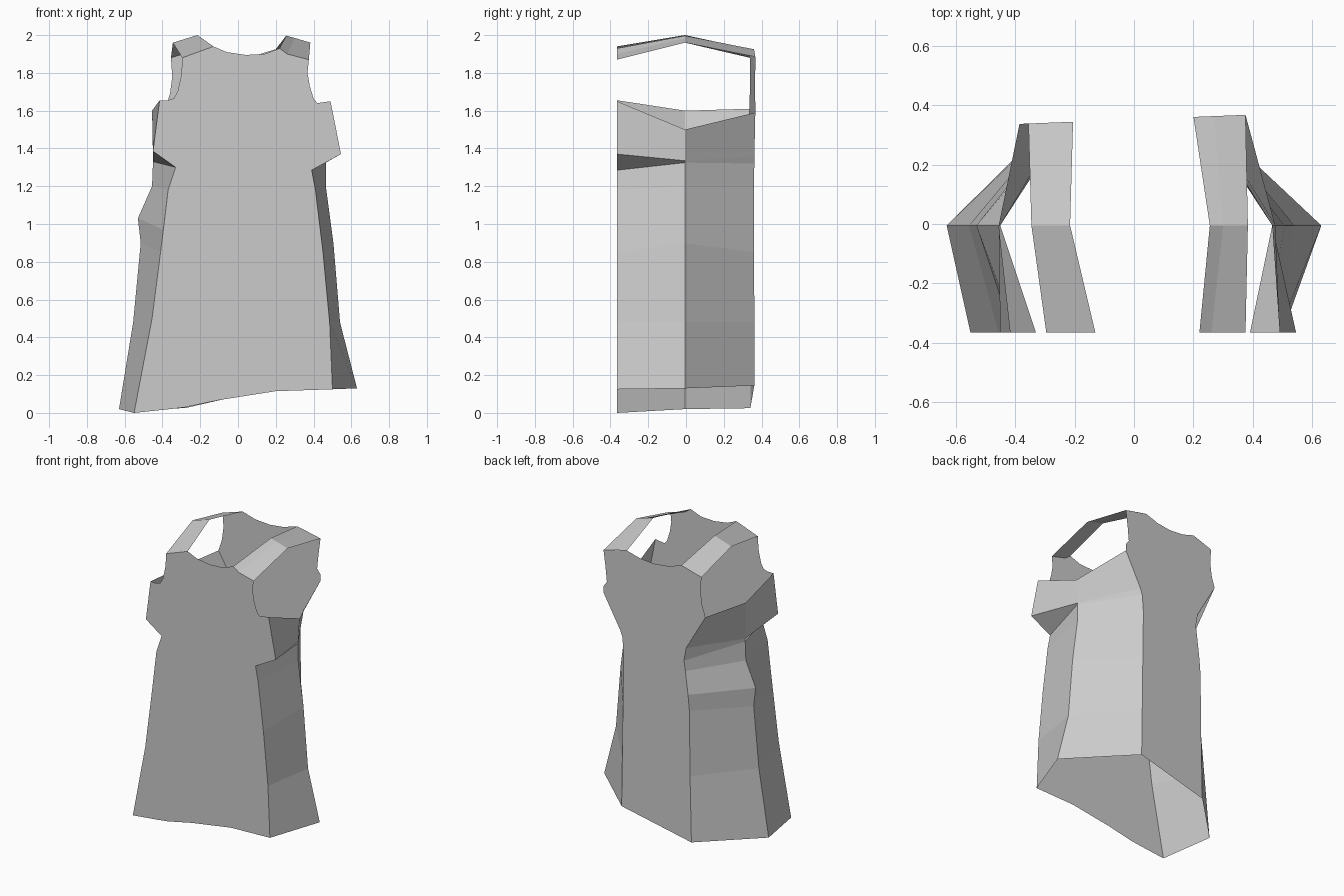
import bpy

FRONT_Y = -0.365


def front(p):
    return (p[0], FRONT_Y, p[1])


def mid(p):
    return (p[0], -0.005, p[1])


def back(p):
    # the back panel is turned slightly
    return (p[0], 0.352 + 0.04 * p[0], p[1])


def make(name, verts, faces):
    me = bpy.data.meshes.new(name)
    me.from_pydata(verts, [], faces)
    me.update()
    ob = bpy.data.objects.new(name, me)
    bpy.context.collection.objects.link(ob)
    return ob


def loft(name, f, m, b, flip=False):
    # quad strip through front, middle and back edges
    verts = []
    for a, c, d in zip(f, m, b):
        verts += [front(a), mid(c), back(d)]
    faces = []
    for r in range(len(f) - 1):
        for c in range(2):
            i = r * 3 + c
            q = (i, i + 3, i + 4, i + 1)
            faces.append(q[::-1] if flip else q)
    return make(name, verts, faces)


# Side edges, listed from armhole down to hem as (x, z)
right_f = [(.49, 1.65), (.545, 1.37), (.39, 1.285), (.41, 1.18), (.45, .85), (.485, .48), (.50, .125)]
right_m = [(.475, 1.50), (.465, 1.335), (.465, 1.325), (.465, 1.2), (.505, .9), (.54, .48), (.63, .13)]
right_b = [(.375, 1.59), (.25, 1.36), (.235, 1.32), (.225, 1.2), (.23, .85), (.235, .48), (.24, .145)]
left_f = [(-.415, 1.655), (-.45, 1.385), (-.33, 1.30), (-.37, 1.18), (-.395, .97), (-.41, .85), (-.455, .5), (-.55, 0)]
left_m = [(-.455, 1.6), (-.45, 1.35), (-.45, 1.33), (-.455, 1.2), (-.53, 1.03), (-.515, .9), (-.555, .48), (-.63, .02)]
left_b = [(-.385, 1.61), (-.24, 1.36), (-.225, 1.27), (-.235, 1.2), (-.255, 1.04), (-.265, .93), (-.27, .48), (-.28, .025)]

loft("right_side_panel", right_f, right_m, right_b)
loft("left_side_panel", left_f, left_m, left_b, flip=True)

# Front panel: right edge up, armhole, neckline, armhole, left edge down, hem
front_top = [(.42, 1.64), (.40, 1.665), (.38, 1.73), (.368, 1.80), (.375, 1.87), (.26, 1.90), (.22, 1.93),
             (.14, 1.90), (.04, 1.895), (-.06, 1.91), (-.13, 1.94),
             (-.295, 1.88), (-.30, 1.79), (-.32, 1.70), (-.34, 1.665), (-.37, 1.655)]
front_hem = [(-.36, .02), (-.28, .03), (-.10, .068), (.20, .115)]
outline = right_f[::-1] + front_top + left_f + front_hem
make("front_panel", [front(p) for p in outline], [tuple(range(len(outline)))])

# Back panel, same order
back_top = [(.375, 1.635), (.35, 1.67), (.36, 1.77), (.375, 1.885), (.20, 1.925),
            (.10, 1.895), (0, 1.885), (-.11, 1.895), (-.205, 1.925),
            (-.355, 1.88), (-.348, 1.78), (-.36, 1.69)]
outline = right_b[::-1] + back_top + left_b
make("back_panel", [back(p) for p in outline], [tuple(range(len(outline)))[::-1]])

# Shoulder straps, outer edge then inner edge
loft("right_strap", [(.22, 1.93), (.26, 1.90), (.375, 1.87)],
     [(.255, 1.997), (.30, 1.985), (.383, 1.96)],
     [(.20, 1.925), (.27, 1.91), (.375, 1.885)])
loft("left_strap", [(-.295, 1.88), (-.13, 1.94)],
     [(-.345, 1.96), (-.215, 2.0)],
     [(-.355, 1.88), (-.205, 1.925)])
